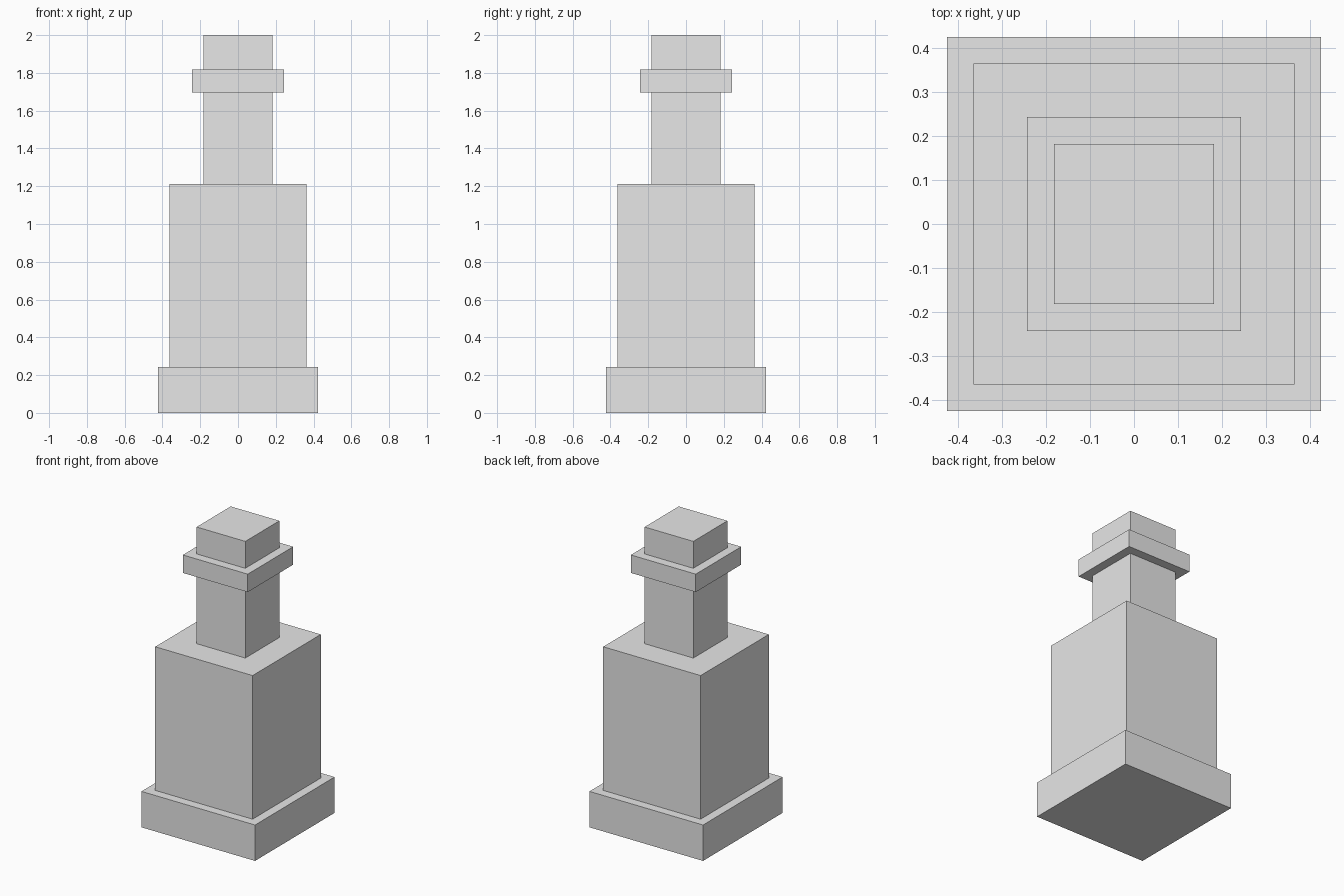
import bpy

cube = bpy.data.objects.get("Cube")
if cube:
    bpy.data.objects.remove(cube, do_unlink=True)

# Single plain grey for the whole monument
GREY = (0.8, 0.8, 0.8, 1.0)
stone = bpy.data.materials.new("plain grey")
stone.use_nodes = True
stone.diffuse_color = GREY
stone.node_tree.nodes["Principled BSDF"].inputs["Base Color"].default_value = GREY

UNIT = 2 / 33  # module: the full height is 33 units


def block(name, half_width, bottom, top):
    """Square block centred on the z axis, measured in modules."""
    bpy.ops.mesh.primitive_cube_add(size=1, location=(0, 0, (bottom + top) / 2 * UNIT))
    obj = bpy.context.object
    obj.name = obj.data.name = name
    obj.scale = (2 * half_width * UNIT, 2 * half_width * UNIT, (top - bottom) * UNIT)
    bpy.ops.object.transform_apply(location=False, rotation=False, scale=True)
    obj.data.materials.append(stone)
    return obj


# Stacked tiers, from the ground up
block("plinth", 7, 0, 4)
block("body", 6, 4, 20)
block("neck", 3, 20, 28)
block("collar", 4, 28, 30)
block("cap", 3, 30, 33)
